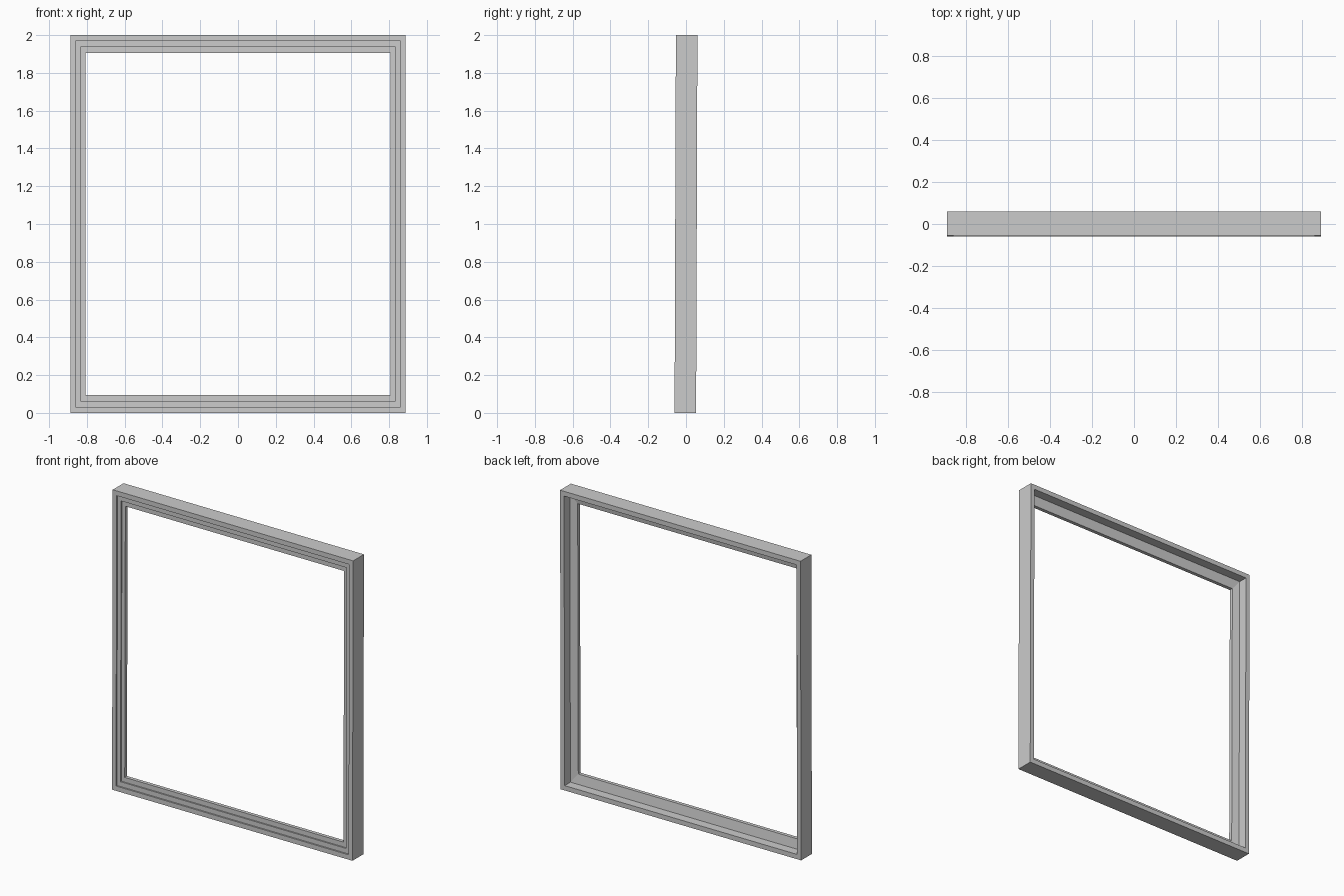
import bpy, bmesh

if "Cube" in bpy.data.objects:
    bpy.data.objects.remove(bpy.data.objects["Cube"])

HALF_W, HEIGHT = 0.888, 2.0
LEAN = 0.0035          # slight backward lean: y offset per unit height about mid-height

# Closed frame cross-section: (side inset, top/bottom inset, y), front steps then back recess
PROFILE = [
    (0.0, 0.0, -0.057),
    (0.029, 0.032, -0.057),      # front rim
    (0.029, 0.032, -0.047),      # first step
    (0.055, 0.064, -0.047),
    (0.055, 0.064, -0.038),      # second step
    (0.080, 0.096, -0.038),      # inner lip front
    (0.080, 0.096, -0.014),      # inner lip back
    (0.029, 0.032, -0.004),      # back recess floor, gently sloped
    (0.029, 0.032, 0.057),       # back recess wall
    (0.0, 0.0, 0.057),           # back rim
]


def rect_loop(bm, dx, dz, y):
    """One mitred rectangle of vertices at the given insets and depth."""
    corners = [(-1, dz), (1, dz), (1, HEIGHT - dz), (-1, HEIGHT - dz)]
    return [bm.verts.new((s * (HALF_W - dx), y + LEAN * (z - 1.0), z))
            for s, z in corners]


# Window frame: cross-section swept around the rectangle with mitred corners
bm = bmesh.new()
loops = [rect_loop(bm, *p) for p in PROFILE]
for i, a in enumerate(loops):
    b = loops[(i + 1) % len(loops)]
    for k in range(4):
        n = (k + 1) % 4
        bm.faces.new((a[k], a[n], b[n], b[k]))
bmesh.ops.recalc_face_normals(bm, faces=bm.faces)
mesh = bpy.data.meshes.new("window_frame")
bm.to_mesh(mesh)
bm.free()
frame = bpy.data.objects.new("window_frame", mesh)
bpy.context.collection.objects.link(frame)
